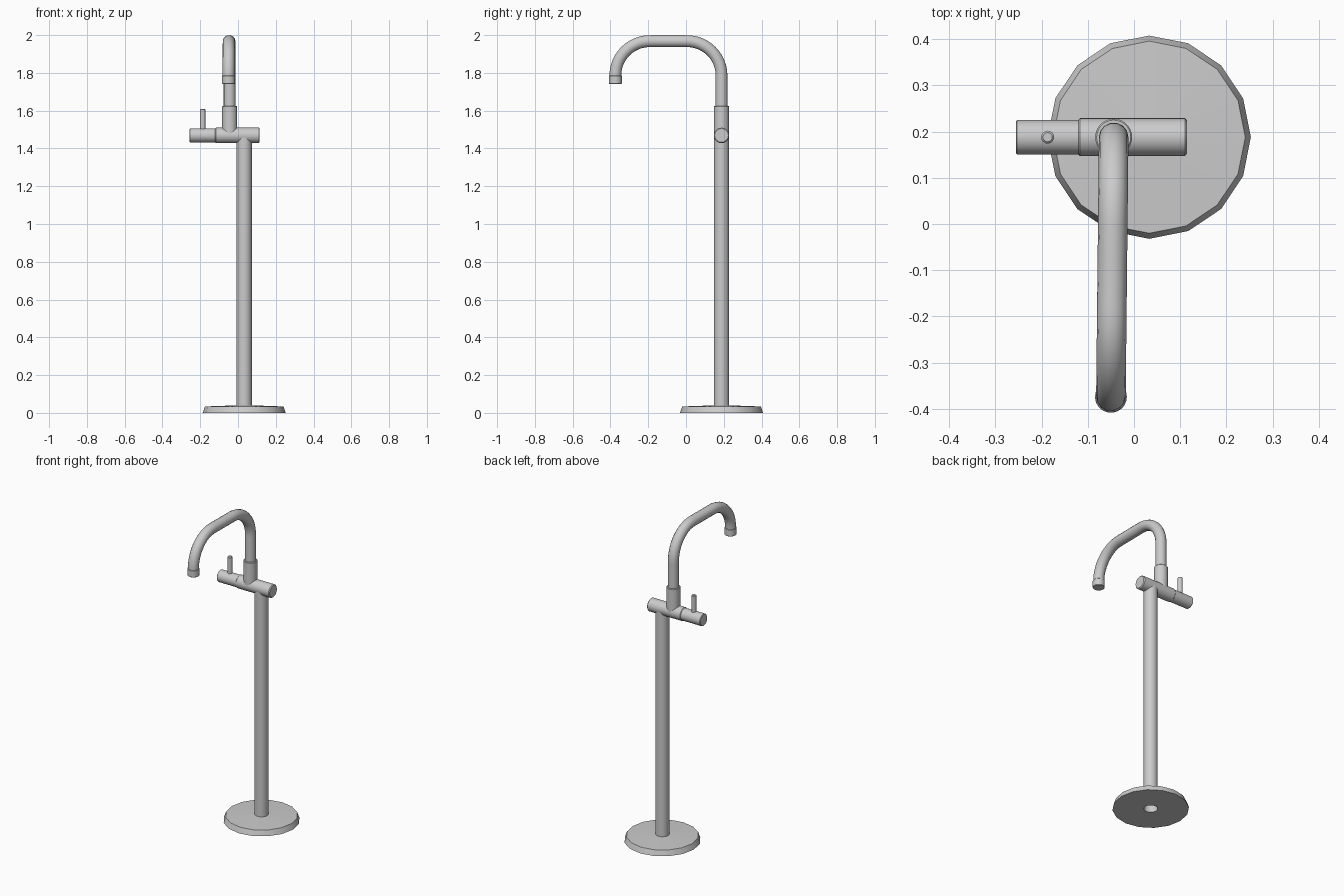
import bpy, bmesh
from math import cos, sin, tau, radians
from mathutils import Vector, Matrix

cube = bpy.data.objects.get("Cube")
if cube:
    bpy.data.objects.remove(cube, do_unlink=True)

# Single brushed metal colour
metal = bpy.data.materials.new("brushed_grey_metal")
metal.use_nodes = True
grey = (0.6, 0.6, 0.6, 1)
metal.diffuse_color = grey
metal.node_tree.nodes["Principled BSDF"].inputs["Base Color"].default_value = grey

COLUMN_X, SPOUT_X, PIN_X = 0.033, -0.044, -0.187
AXIS_Y, BODY_Z = 0.188, 1.469


def finish(obj):
    bpy.ops.object.select_all(action='DESELECT')
    obj.select_set(True)
    bpy.context.view_layer.objects.active = obj
    if obj.type == 'CURVE':
        bpy.ops.object.convert(target='MESH')
        obj = bpy.context.object
    bpy.ops.object.shade_smooth_by_angle(angle=radians(35))


def lathe(name, profile, origin, sides=28, along_x=False):
    """Spin (radius, height) pairs around z, or around x."""
    bm = bmesh.new()
    rings = [[bm.verts.new((r * cos(tau * i / sides), r * sin(tau * i / sides), h))
              for i in range(sides)] for r, h in profile]
    for low, high in zip(rings, rings[1:]):
        for i in range(sides):
            j = (i + 1) % sides
            bm.faces.new((low[i], low[j], high[j], high[i]))
    bmesh.ops.remove_doubles(bm, verts=bm.verts, dist=1e-6)
    bmesh.ops.recalc_face_normals(bm, faces=bm.faces)
    if along_x:
        bm.transform(Matrix.Rotation(radians(90), 4, 'Y'))
    bm.transform(Matrix.Translation(origin))
    mesh = bpy.data.meshes.new(name)
    bm.to_mesh(mesh)
    bm.free()
    mesh.materials.append(metal)
    obj = bpy.data.objects.new(name, mesh)
    bpy.context.collection.objects.link(obj)
    finish(obj)


def rod(r, start, end, bevel):
    """Capped cylinder profile with chamfered ends."""
    return [(0, start), (r - bevel, start), (r, start + bevel),
            (r, end - bevel), (r - bevel, end), (0, end)]


# Floor plate with a hole under the hollow column
lathe("floor_plate", [(0.04, 0), (0.22, 0), (0.208, 0.034), (0.04, 0.04)],
      (COLUMN_X, AXIS_Y, 0), sides=16)
lathe("column", [(0.04, 0), (0.04, BODY_Z)], (COLUMN_X, AXIS_Y, 0))

# Horizontal valve body, turning handle and lever pin
lathe("valve_body", rod(0.041, -0.122, 0.115, 0.005), (0, AXIS_Y, BODY_Z), along_x=True)
lathe("handle", rod(0.0375, -0.256, -0.115, 0.003), (0, AXIS_Y, BODY_Z), along_x=True)
lathe("lever_pin", rod(0.014, BODY_Z, 1.61, 0.004), (PIN_X, AXIS_Y, 0), sides=16)

# Sleeve holding the spout
lathe("spout_sleeve", [(0.04, BODY_Z), (0.04, 1.622), (0.037, 1.625), (0, 1.625)],
      (SPOUT_X, AXIS_Y, 0))

# Bent spout pipe, turned very slightly to one side
TOP, BEND, TIP_Y, TIP_X = 1.968, 0.182, -0.374, SPOUT_X - 0.006


def on_pipe(y, z):
    t = (AXIS_Y - y) / (AXIS_Y - TIP_Y)
    return Vector((SPOUT_X + (TIP_X - SPOUT_X) * t, y, z))


back, front, low = AXIS_Y - BEND, TIP_Y + BEND, TOP - BEND
k = 0.5523 * BEND
# Each row: point, incoming handle, outgoing handle
path = [
    ((AXIS_Y, 1.6), (AXIS_Y, 1.55), (AXIS_Y, 1.65)),
    ((AXIS_Y, low), (AXIS_Y, low - 0.05), (AXIS_Y, low + k)),
    ((back, TOP), (back + k, TOP), (back - 0.05, TOP)),
    ((front, TOP), (front + 0.05, TOP), (front - k, TOP)),
    ((TIP_Y, low), (TIP_Y, low + k), (TIP_Y, low - 0.01)),
    ((TIP_Y, 1.76), (TIP_Y, 1.77), (TIP_Y, 1.75)),
]
curve = bpy.data.curves.new("spout_pipe", 'CURVE')
curve.dimensions = '3D'
curve.bevel_depth = 0.032
curve.bevel_resolution = 5
curve.use_fill_caps = True
curve.resolution_u = 12
curve.materials.append(metal)
spline = curve.splines.new('BEZIER')
spline.bezier_points.add(len(path) - 1)
for point, (co, left, right) in zip(spline.bezier_points, path):
    point.handle_left_type = point.handle_right_type = 'FREE'
    point.co = on_pipe(*co)
    point.handle_left = on_pipe(*left)
    point.handle_right = on_pipe(*right)
spout = bpy.data.objects.new("spout_pipe", curve)
bpy.context.collection.objects.link(spout)
finish(spout)

# Outlet collar at the tip
lathe("spout_outlet", rod(0.0345, 1.742, 1.786, 0.002), (TIP_X, TIP_Y, 0))
